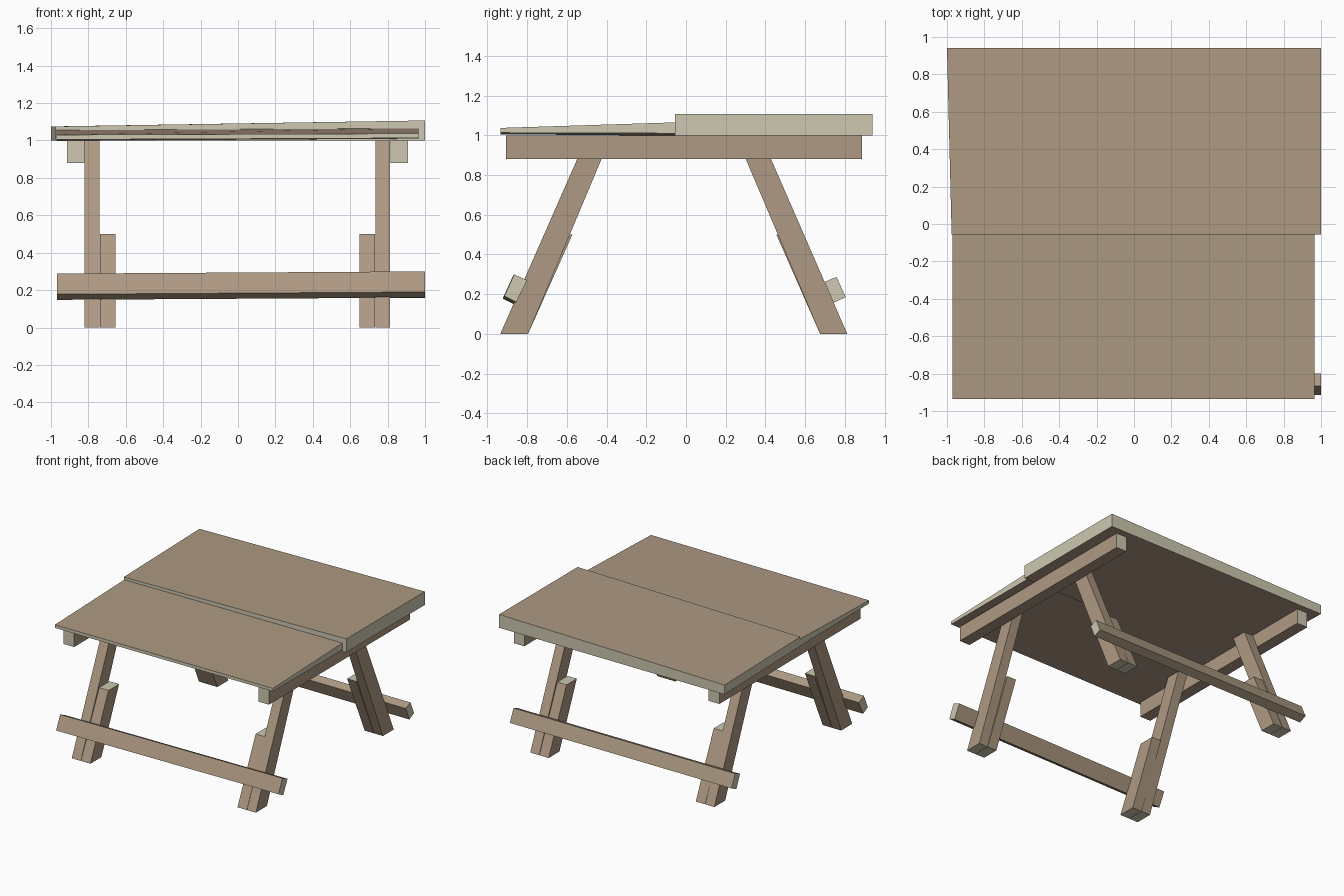
import bpy, bmesh

if "Cube" in bpy.data.objects:
    bpy.data.objects.remove(bpy.data.objects["Cube"])


def make_material(name, rgb):
    m = bpy.data.materials.new(name)
    m.diffuse_color = (*rgb, 1.0)
    m.use_nodes = True
    m.node_tree.nodes["Principled BSDF"].inputs["Base Color"].default_value = m.diffuse_color
    return m


BROWN = make_material("brown_wood", (0.42, 0.32, 0.225))
LIGHT = make_material("pale_end_grain", (0.61, 0.58, 0.44))


def prism(name, ring_a, ring_b, cap, side):
    """Solid between two four-cornered rings; caps and sides get their own colour."""
    bm = bmesh.new()
    a = [bm.verts.new(p) for p in ring_a]
    b = [bm.verts.new(p) for p in ring_b]
    n = len(a)
    bm.faces.new(a).material_index = 0
    bm.faces.new(b).material_index = 0
    for i in range(n):
        j = (i + 1) % n
        bm.faces.new((a[i], a[j], b[j], b[i])).material_index = 1
    bmesh.ops.recalc_face_normals(bm, faces=bm.faces[:])
    me = bpy.data.meshes.new(name)
    bm.to_mesh(me)
    bm.free()
    me.materials.append(cap)
    me.materials.append(side)
    ob = bpy.data.objects.new(name, me)
    bpy.context.collection.objects.link(ob)
    return ob


# Table boards: brown faces, pale edges (corner order: front-left, front-right, back-right, back-left)
def board(name, corners, bottoms, tops):
    prism(name,
          [(x, y, z) for (x, y), z in zip(corners, bottoms)],
          [(x, y, z) for (x, y), z in zip(corners, tops)], BROWN, LIGHT)


board("rear_top_board",
      [(-0.975, -0.055), (1.0, -0.055), (1.0, 0.94), (-1.0, 0.94)],
      [1.0, 1.0, 1.0, 1.0], [1.075, 1.107, 1.107, 1.075])
board("front_top_board",
      [(-0.97, -0.935), (0.965, -0.935), (0.965, -0.055), (-0.97, -0.055)],
      [1.005, 1.013, 1.01, 0.998], [1.03, 1.037, 1.065, 1.055])


# Cross beams under the top
def beam(name, x0, x1):
    def ring(y, z0):
        return [(x0, y, z0), (x1, y, z0), (x1, y, 1.0), (x0, y, 1.0)]
    prism(name, ring(-0.905, 0.88), ring(0.885, 0.88), LIGHT, BROWN)


beam("left_cross_beam", -0.915, -0.82)
beam("right_cross_beam", 0.815, 0.908)


# Slanted legs with a short doubler block on the inner side
def slanted(name, x0, x1, foot, head, top):
    def ring(ys, z):
        return [(x0, ys[0], z), (x1, ys[0], z), (x1, ys[1], z), (x0, ys[1], z)]
    prism(name, ring(foot, 0.0), ring(head, top), LIGHT, BROWN)


LEGS = {"front": ((-0.935, -0.795), (-0.495, -0.375)),
        "rear": ((0.675, 0.812), (0.25, 0.376))}
SIDES = {"left": ((-0.82, -0.74), (-0.738, -0.655)),
         "right": ((0.735, 0.813), (0.65, 0.732))}
BLOCK_HEADS = {"front": (-0.705, -0.572), "rear": (0.455, 0.585)}

for end, (foot, head) in LEGS.items():
    for side, (leg_x, block_x) in SIDES.items():
        slanted(f"{end}_{side}_leg", *leg_x, foot, head, 1.0)
        slanted(f"{end}_{side}_block", *block_x, foot, BLOCK_HEADS[end], 0.5)


# Foot rails resting against the outer faces of the legs
def rail(name, profile, dy, dz):
    prism(name, [(-0.967, y + dy, z + dz) for y, z in profile],
          [(1.0, y, z) for y, z in profile], LIGHT, BROWN)


rail("front_foot_rail",
     [(-0.915, 0.19), (-0.855, 0.16), (-0.80, 0.27), (-0.865, 0.30)], -0.008, -0.012)
rail("rear_foot_rail",
     [(0.697, 0.262), (0.758, 0.287), (0.804, 0.185), (0.742, 0.157)], 0.0, 0.0)
